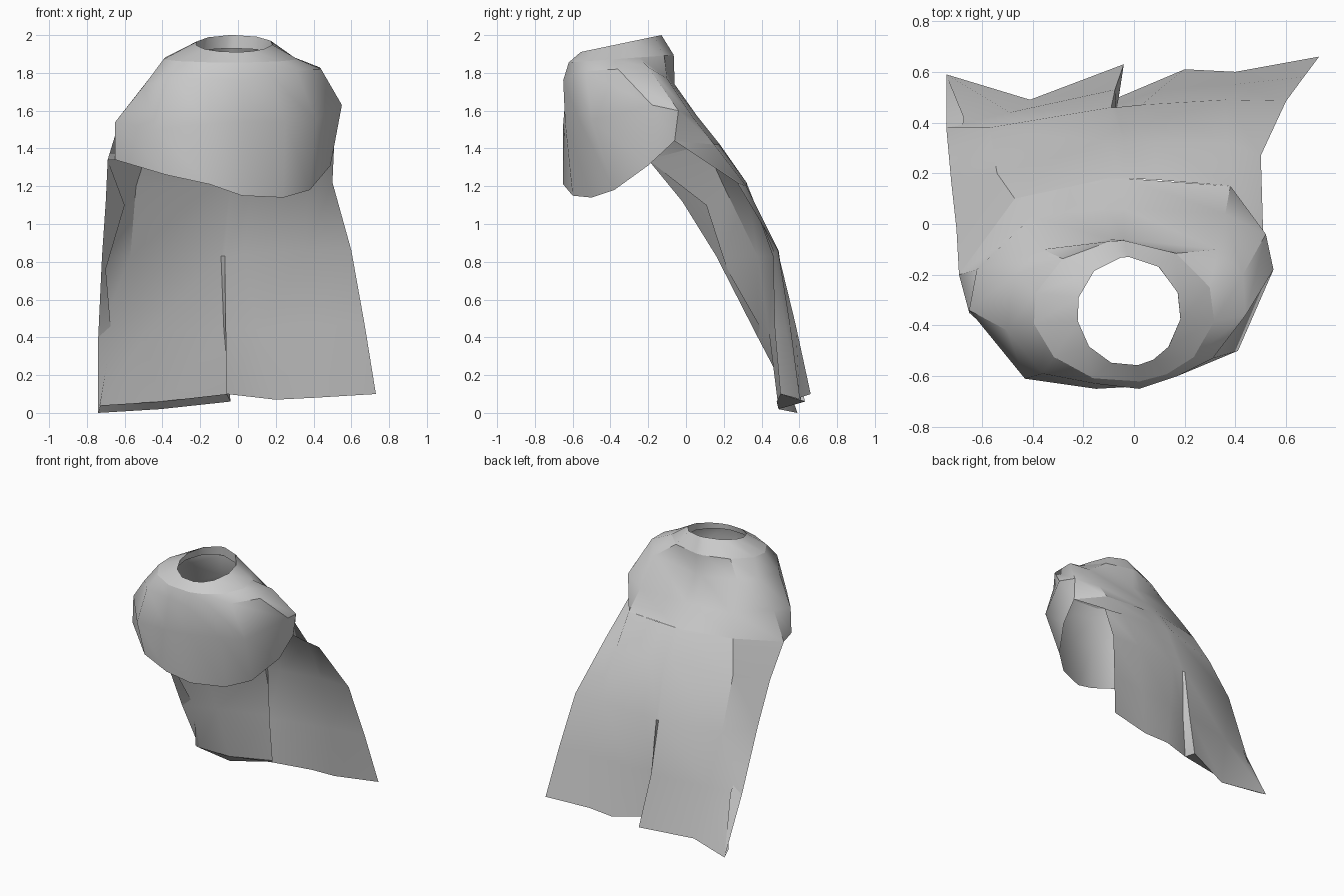
import bpy, math

# Column order runs round the neck: right side, front, left side, back.
# 0 right-back, 1 right, 2 front-right, 3, 4 front centre, 5, 6 front-left,
# 7 left, 8 left-back, 9 back-left, 10/11 back pleat pair, 12 back-right
ANGLES = [20, -8, -40, -62, -80, -110, -140, -170, 165, 132, 99, 90, 55]


def oval(cx, cy, rx, ry, z, tilt):
    """Tilted oval ring, higher at the back."""
    pts = []
    for a in ANGLES:
        c, s = math.cos(math.radians(a)), math.sin(math.radians(a))
        pts.append((cx + rx * c, cy + ry * s, z + tilt * s))
    return pts


def loft(name, rows, closed=False):
    """Skin a list of equal-length rows with quads."""
    n = len(rows[0])
    verts = [p for row in rows for p in row]
    faces = []
    for r in range(len(rows) - 1):
        for c in range(n if closed else n - 1):
            d = (c + 1) % n
            faces.append((r * n + d, r * n + c, (r + 1) * n + c, (r + 1) * n + d))
    me = bpy.data.meshes.new(name)
    me.from_pydata(verts, [], faces)
    me.validate()
    me.update()
    ob = bpy.data.objects.new(name, me)
    bpy.context.collection.objects.link(ob)
    bpy.ops.object.select_all(action='DESELECT')
    bpy.context.view_layer.objects.active = ob
    ob.select_set(True)
    bpy.ops.object.shade_smooth_by_angle(angle=math.radians(40))
    return ob


# Collar: short inner lining, rim, then out to the shoulders
lining = oval(-.03, -.345, .215, .22, 1.9, .03)
neck = oval(-.02, -.345, .205, .215, 1.955, .045)
collar_base = oval(-.04, -.345, .36, .28, 1.875, .02)
loft("collar", [lining, neck, collar_base], closed=True)

# Mantle: shoulder ring, chest ring and hem
shoulder = [(.43, -.2, 1.83), (.44, -.36, 1.82), (.31, -.53, 1.81), (.17, -.6, 1.79),
            (.02, -.65, 1.76), (-.15, -.63, 1.77), (-.36, -.59, 1.77), (-.5, -.42, 1.73),
            (-.47, -.2, 1.77), (-.36, -.1, 1.77), (-.1, -.06, 1.74), (-.04, -.06, 1.74),
            (.33, -.1, 1.77)]
chest = [(.52, -.04, 1.6), (.55, -.18, 1.63), (.41, -.5, 1.55), (.25, -.56, 1.54),
         (.03, -.64, 1.54), (-.15, -.65, 1.53), (-.43, -.61, 1.5), (-.65, -.34, 1.54),
         (-.62, -.18, 1.57), (-.4, .03, 1.57), (-.1, .06, 1.57), (-.04, .06, 1.57),
         (.36, .04, 1.56)]
hem = [(.51, -.06, 1.44), (.49, -.2, 1.31), (.38, -.38, 1.18), (.24, -.5, 1.14),
       (.02, -.6, 1.15), (-.15, -.65, 1.21), (-.38, -.59, 1.26), (-.65, -.35, 1.34),
       (-.69, -.2, 1.34), (-.47, .1, 1.42), (-.1, .18, 1.42), (-.04, .18, 1.42),
       (.38, .15, 1.42)]
loft("mantle", [collar_base, shoulder, chest, hem], closed=True)

# Cape: hangs from the back of the hem, left to right. The left panel stands
# proud of a recessed pleat whose wall runs out to a ridge on the right panel.
cape_top = hem[8:12] + [(.08, .175, 1.42)] + hem[12:] + hem[:1]
cape_high = [(-.70, -.02, 1.12), (-.54, .2, 1.2), (-.1, .32, 1.22), (-.04, .32, 1.22),
             (.08, .32, 1.22), (.37, .32, 1.2), (.5, .27, 1.22)]
cape_mid = [(-.72, .16, .83), (-.57, .38, .83), (-.09, .46, .83), (-.07, .46, .83),
            (.03, .47, .84), (.36, .49, .86), (.6, .485, .86)]
cape_low = [(-.74, .38, .4), (-.49, .44, .42), (-.075, .53, .44), (-.065, .47, .44),
            (.1, .53, .44), (.39, .55, .46), (.67, .58, .47)]
cape_end = [(-.74, .59, 0), (-.41, .49, .02), (-.04, .63, .06), (-.06, .5, .1),
            (.2, .61, .07), (.4, .6, .08), (.73, .66, .1)]
rows = [cape_top, cape_high, cape_mid, cape_low, cape_end]
loft("cape", rows)

# Folded facing along the left edge of the cape
lip = [(-.69, -.2, 1.34), (-.6, .11, 1.1), (-.7, .22, .76), (-.67, .42, .41), (-.73, .53, .04)]
loft("side_facing", [[b, r[0]] for b, r in zip(lip, rows)])

# Turned-up facing along the bottom of the left panel
loft("bottom_facing", [cape_end[:3], [(-.73, .52, .04), (-.41, .48, .06), (-.06, .5, .1)]])
